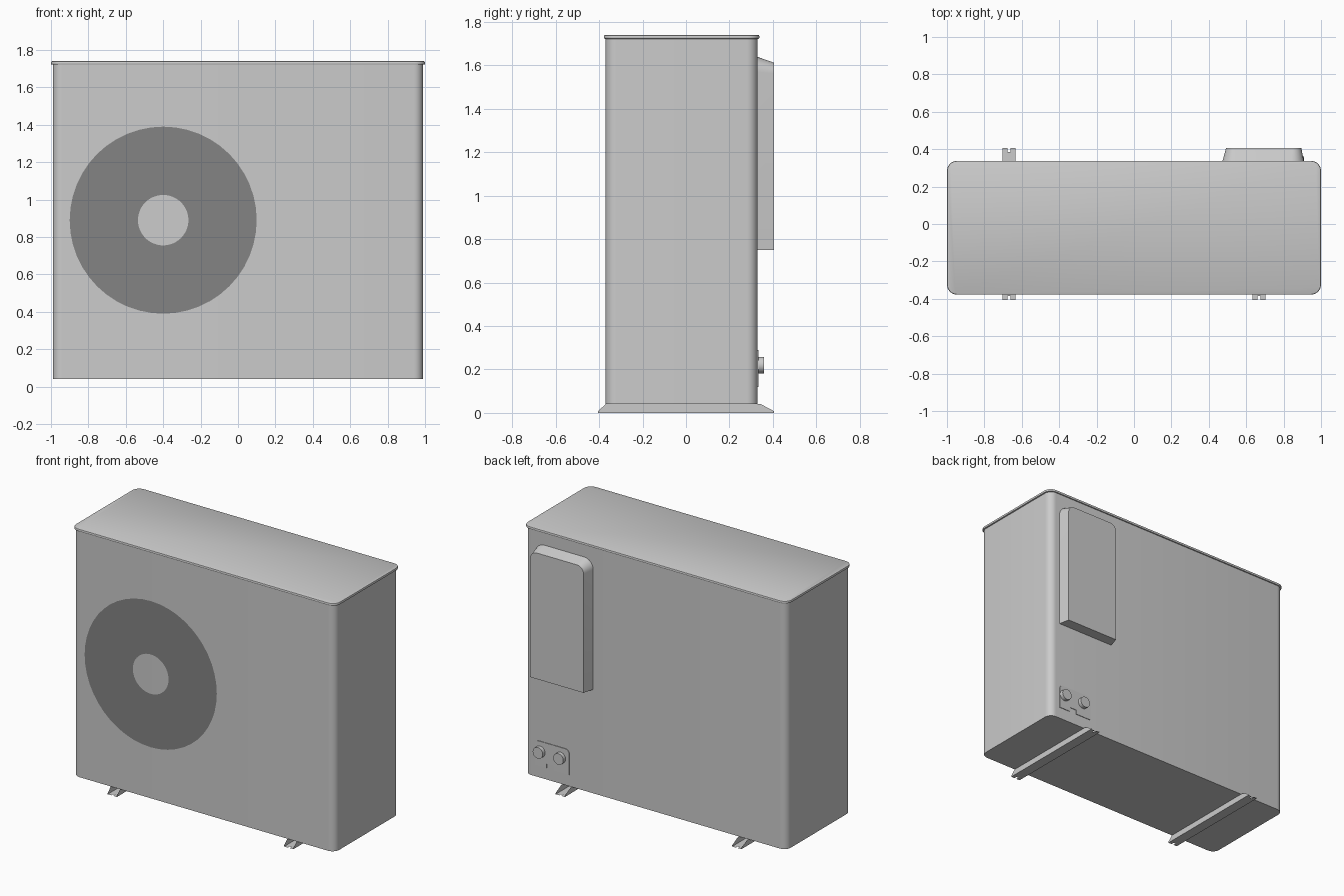
import bpy, bmesh
from math import sin, cos, pi

if "Cube" in bpy.data.objects:
    bpy.data.objects.remove(bpy.data.objects["Cube"])

FRONT, BACK = -0.37, 0.33


def rounded(x0, x1, y0, y1, radii, seg=8):
    """Rounded rectangle outline; radii: lower-left, lower-right, upper-right, upper-left."""
    pts = []
    corners = [(x0, y0, 1, 1), (x1, y0, -1, 1), (x1, y1, -1, -1), (x0, y1, 1, -1)]
    for i, ((x, y, sx, sy), r) in enumerate(zip(corners, radii)):
        if r == 0:
            pts.append((x, y))
            continue
        for k in range(seg + 1):
            a = pi + i * pi / 2 + k * pi / 2 / seg
            pts.append((x + sx * r + r * cos(a), y + sy * r + r * sin(a)))
    return pts


def finish(name, bm, smooth=True, recalc=True):
    if recalc:
        bmesh.ops.recalc_face_normals(bm, faces=bm.faces)
    mesh = bpy.data.meshes.new(name)
    bm.to_mesh(mesh)
    bm.free()
    ob = bpy.data.objects.new(name, mesh)
    bpy.context.collection.objects.link(ob)
    if smooth:
        bpy.ops.object.select_all(action='DESELECT')
        ob.select_set(True)
        bpy.context.view_layer.objects.active = ob
        bpy.ops.object.shade_smooth_by_angle(angle=0.6)
    return ob


def loft(name, rings):
    """Closed solid through matching rings of 3D points."""
    bm = bmesh.new()
    rows = [[bm.verts.new(p) for p in ring] for ring in rings]
    n = len(rows[0])
    for a, b in zip(rows, rows[1:]):
        for i in range(n):
            j = (i + 1) % n
            bm.faces.new((a[i], a[j], b[j], b[i]))
    bm.faces.new(rows[0])
    bm.faces.new(rows[-1])
    return finish(name, bm)


def upright(pts, y):
    return [(x, y, z) for x, z in pts]


def circle(cx, cz, r, n):
    return [(cx + r * cos(2 * pi * i / n), cz + r * sin(2 * pi * i / n)) for i in range(n)]


# cabinet with rounded vertical corners
outline = rounded(-0.99, 0.99, FRONT, BACK, [0.05] * 4)
loft("cabinet", [[(x, y, z) for x, y in outline] for z in (0.04, 1.727)])

# overhanging lid with a softly rounded rim
rings = []
for inset, z in ((0.005, 1.722), (0.0015, 1.7235), (0, 1.727), (0, 1.733), (0.002, 1.738), (0.006, 1.74)):
    o = rounded(-1 + inset, 1 - inset, -0.378 + inset, 0.338 - inset, [0.055 - inset] * 4)
    rings.append([(x, y, z) for x, y in o])
loft("lid", rings)

# dark fan opening, a flat ring around a plain hub
N = 48
bm = bmesh.new()
inner, outer = [[bm.verts.new(p) for p in upright(circle(-0.40, 0.89, r, N), FRONT - 0.002)]
                for r in (0.135, 0.50)]
for i in range(N):
    j = (i + 1) % N
    bm.faces.new((inner[i], outer[i], outer[j], inner[j]))
for f in bm.faces:
    f.normal_update()
    if f.normal.y > 0:
        f.normal_flip()
fan = finish("fan_ring", bm, smooth=False, recalc=False)
dark = bpy.data.materials.new("dark_grey")
dark.diffuse_color = (0.23, 0.23, 0.23, 1)
dark.use_nodes = True
dark.node_tree.nodes["Principled BSDF"].inputs["Base Color"].default_value = dark.diffuse_color
fan.data.materials.append(dark)

# tapered cover on the back, square at the bottom and rounded at the top
loft("back_cover", [
    upright(rounded(0.47, 0.91, 0.75, 1.64, [0, 0, 0.07, 0.07]), BACK - 0.005),
    upright(rounded(0.492, 0.895, 0.75, 1.612, [0, 0, 0.05, 0.05]), 0.405)])

# thin connection plate with a notch in its lower edge
plate = rounded(0.65, 0.91, 0.12, 0.29, [0, 0, 0.03, 0.03])
plate[1:1] = [(0.77, 0.12), (0.77, 0.15), (0.82, 0.15), (0.82, 0.12)]
loft("connection_plate", [upright(plate, BACK - 0.003), upright(plate, BACK + 0.004)])

# pipe stubs
for side, x in (("left", 0.715), ("right", 0.87)):
    c = circle(x, 0.22, 0.038, 32)
    loft("pipe_stub_" + side, [upright(c, BACK - 0.003), upright(c, 0.36)])

# sheet-metal foot channels: notched floor and two walls with slanted ends
wall = [(-0.405, 0), (-0.405, 0.008), (-0.37, 0.04), (0.345, 0.04), (0.405, 0.008), (0.405, 0)]
for side, x in (("left", -0.668), ("right", 0.668)):
    bm = bmesh.new()
    w = 0.035
    for s in (-1, 1):
        ring = [bm.verts.new((x + s * w, y, z)) for y, z in wall]
        bm.faces.new(ring if s > 0 else ring[::-1])
    half = [(-w, -0.405), (-0.008, -0.405), (-0.008, -0.385), (0.008, -0.385), (0.008, -0.405), (w, -0.405)]
    floor = half + [(-a, -b) for a, b in half]
    bm.faces.new([bm.verts.new((x + a, b, 0)) for a, b in floor][::-1])
    bmesh.ops.remove_doubles(bm, verts=bm.verts, dist=0.0001)
    finish("foot_channel_" + side, bm, smooth=False, recalc=False)
